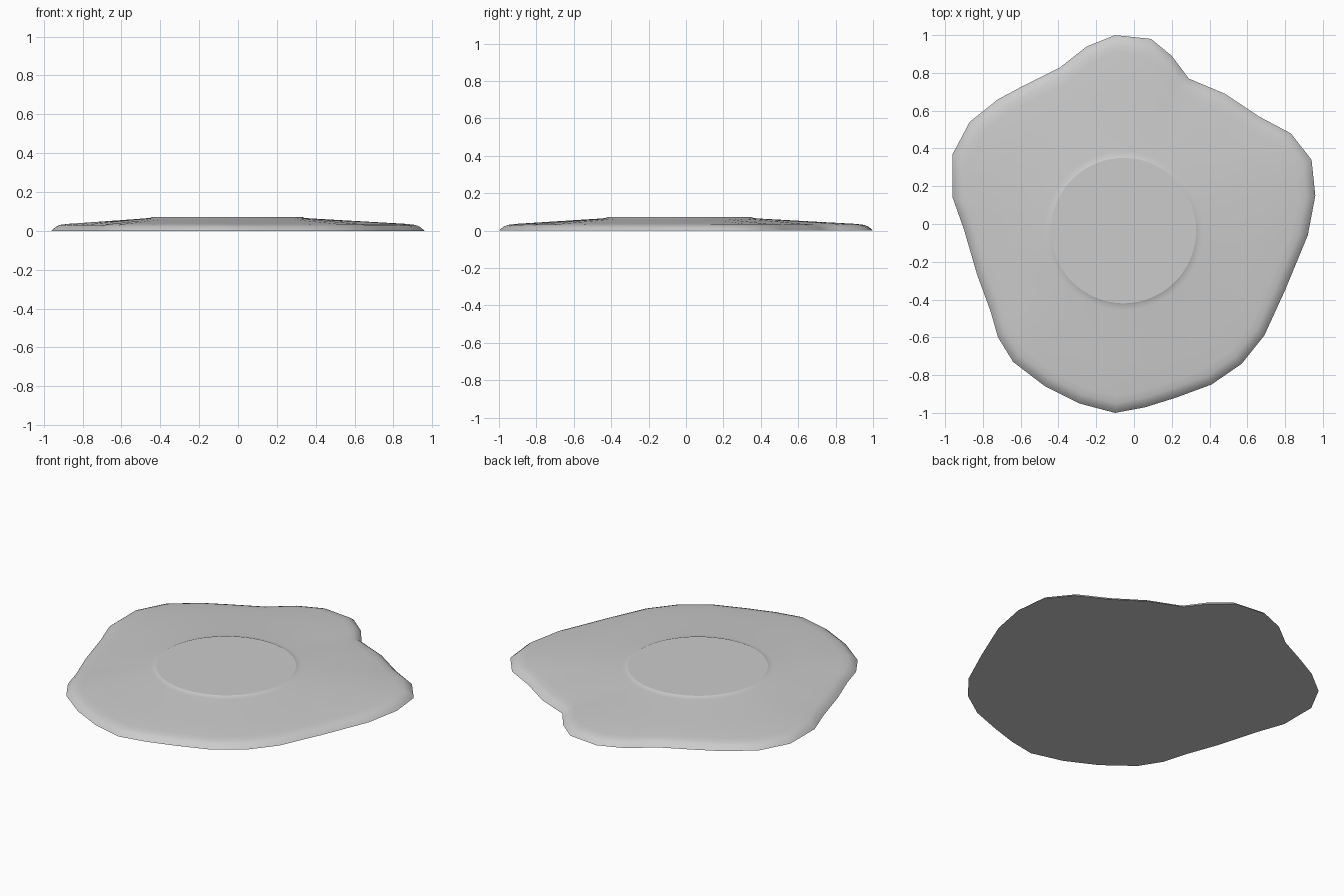
import bpy
import bmesh
import math
from mathutils import Vector

cube = bpy.data.objects.get("Cube")
if cube:
    bpy.data.objects.remove(cube, do_unlink=True)

grey = bpy.data.materials.new("stone_grey")
grey.use_nodes = True
colour = (0.6, 0.6, 0.6, 1)
grey.diffuse_color = colour
grey.node_tree.nodes["Principled BSDF"].inputs["Base Color"].default_value = colour

# Irregular outer edge, clockwise from the back tip
OUTLINE = [Vector(p) for p in (
    (-.10, 1), (.09, .98), (.20, .89), (.29, .77), (.48, .69), (.66, .57),
    (.83, .48), (.94, .34), (.96, .15), (.92, -.06), (.80, -.35), (.69, -.59),
    (.57, -.74), (.41, -.85), (.22, -.92), (.06, -.97), (-.10, -1), (-.29, -.95),
    (-.47, -.86), (-.64, -.73), (-.72, -.60), (-.76, -.46), (-.83, -.27),
    (-.90, -.03), (-.96, .14), (-.96, .37), (-.87, .54), (-.72, .66),
    (-.57, .74), (-.39, .83), (-.25, .94))]
CENTRE = Vector((-.055, -.035))
RADIUS = .385
TOP = .072


def add_ring(bm, points, z):
    return [bm.verts.new((p.x, p.y, z)) for p in points]


def bridge(bm, outer, inner):
    count = len(outer)
    for i in range(count):
        j = (i + 1) % count
        bm.faces.new((outer[i], outer[j], inner[j], inner[i]))


def densify(points):
    """Add a midpoint on every edge so that the inner circle is round."""
    result = []
    for i, p in enumerate(points):
        result += [p, p.lerp(points[(i + 1) % len(points)], .5)]
    return result


def inset(points, distance):
    return [p + (CENTRE - p).normalized() * distance for p in points]


def circle(points, radius):
    return [CENTRE + (p - CENTRE).normalized() * radius for p in points]


bm = bmesh.new()
edge = densify(OUTLINE)

# Rounded border, as inset distance and height
rings = [add_ring(bm, inset(edge, d), z) for d, z in
         ((0, 0), (.012, .011), (.028, .023), (.05, .031), (.09, .036))]

# Gentle slope up to the middle
shoulder = inset(edge, .09)
foot = circle(edge, RADIUS + .035)
for t in (.35, .7, 1):
    rings.append(add_ring(bm, [a.lerp(b, t) for a, b in zip(shoulder, foot)],
                          .036 + .029 * t))

# Soft step and flat round top
rings.append(add_ring(bm, circle(edge, RADIUS + .012), .067))
rings.append(add_ring(bm, circle(edge, RADIUS), TOP))
for outer, inner in zip(rings, rings[1:]):
    bridge(bm, outer, inner)
bm.faces.new(rings[-1])
bm.faces.new(rings[0])
bmesh.ops.recalc_face_normals(bm, faces=bm.faces)

# Smooth sides with crisp rims around the top and the base
for face in bm.faces:
    face.smooth = len(face.verts) == 4
for ring in (rings[0], rings[-1]):
    for i, vert in enumerate(ring):
        bm.edges.get((vert, ring[(i + 1) % len(ring)])).smooth = False

mesh = bpy.data.meshes.new("base_mound")
bm.to_mesh(mesh)
bm.free()
mesh.materials.append(grey)
mound = bpy.data.objects.new("base_mound", mesh)
bpy.context.collection.objects.link(mound)
